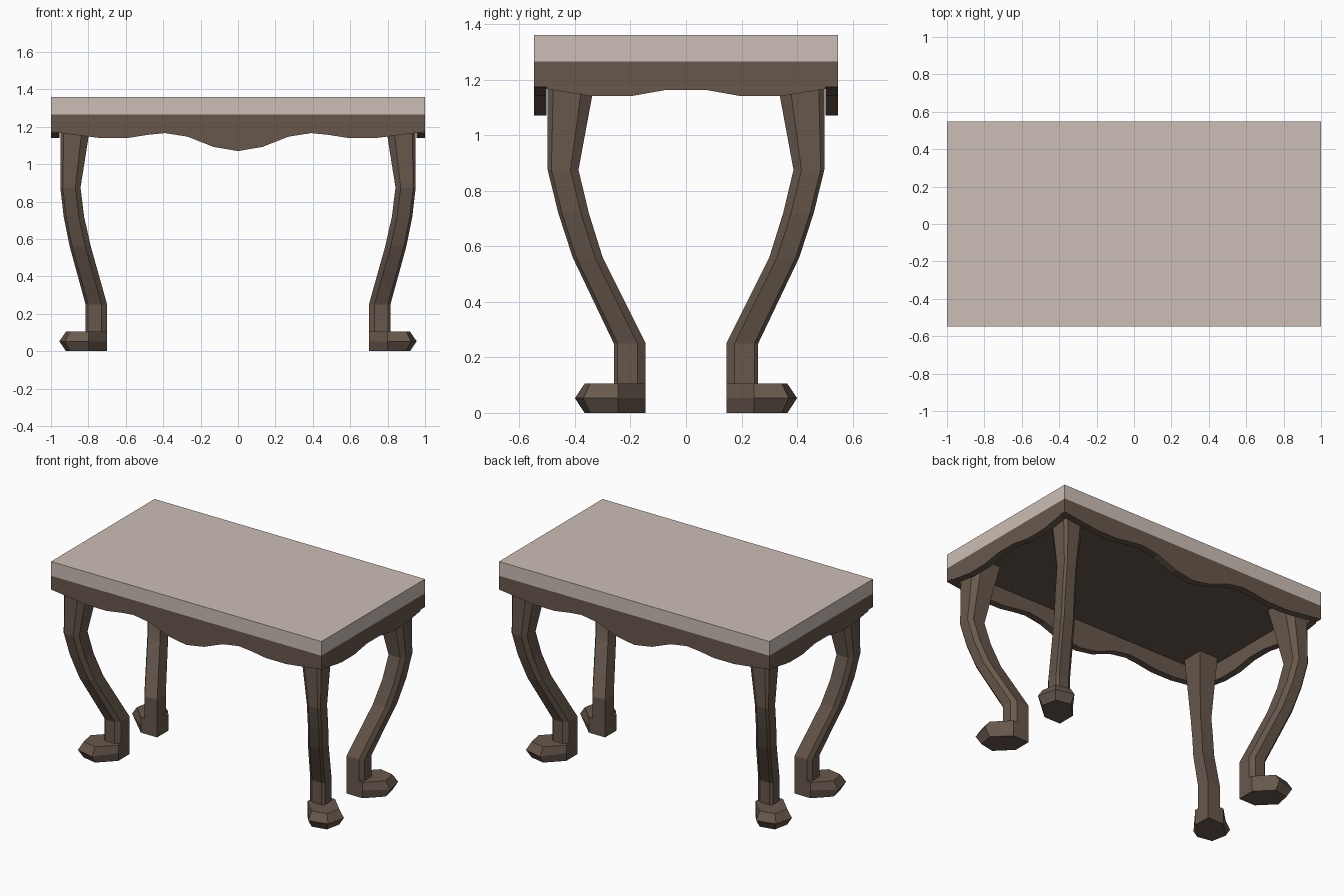
import bpy, bmesh

if "Cube" in bpy.data.objects:
    bpy.data.objects.remove(bpy.data.objects["Cube"])

def material(name, rgb):
    m = bpy.data.materials.new(name)
    m.diffuse_color = (*rgb, 1)
    m.use_nodes = True
    m.node_tree.nodes["Principled BSDF"].inputs["Base Color"].default_value = m.diffuse_color
    return m

WOOD = material("dark_wood", (0.137, 0.099, 0.073))
STONE = material("pale_stone", (0.60, 0.52, 0.465))

def finish(bm, name, mat):
    bmesh.ops.recalc_face_normals(bm, faces=bm.faces)
    me = bpy.data.meshes.new(name)
    bm.to_mesh(me)
    bm.free()
    me.materials.append(mat)
    ob = bpy.data.objects.new(name, me)
    bpy.context.collection.objects.link(ob)
    return ob

def loft(name, rings, mat):
    """Skin a stack of equal-sized point rings and cap both ends."""
    bm = bmesh.new()
    vs = [[bm.verts.new(p) for p in r] for r in rings]
    n = len(vs[0])
    for a, b in zip(vs, vs[1:]):
        for i in range(n):
            j = (i + 1) % n
            bm.faces.new((a[i], a[j], b[j], b[i]))
    bm.faces.new(vs[0])
    bm.faces.new(vs[-1])
    return finish(bm, name, mat)

def box(name, hx, hy, z0, z1, mat):
    plan = [(-hx, -hy), (hx, -hy), (hx, hy), (-hx, hy)]
    return loft(name, [[(x, y, z) for x, y in plan] for z in (z0, z1)], mat)

# Table top and the wooden underside
TOP, SLAB = 1.36, 1.265
box("table_top", 1.0, 0.547, SLAB, TOP, STONE)
box("under_panel", 0.955, 0.502, SLAB - 0.01, SLAB, WOOD)

# Scalloped aprons: half profile of the lower edge, mirrored about the middle
FRONT = [(0, 1.07), (0.13, 1.092), (0.27, 1.147), (0.39, 1.166), (0.48, 1.157),
         (0.59, 1.14), (0.74, 1.14), (1.0, 1.173)]
SIDE = [(0.07, 1.163), (0.20, 1.14), (0.34, 1.14), (0.502, 1.166)]

def apron(name, half, d0, d1, along_x):
    low = [(-t, z) for t, z in reversed(half) if t > 0] + half
    end = half[-1][0]
    prof = low + [(end, SLAB), (-end, SLAB)]
    rings = [[(t, d, z) if along_x else (d, t, z) for t, z in prof] for d in (d0, d1)]
    loft(name, rings, WOOD)

for s, fb, lr in ((-1, "front", "left"), (1, "back", "right")):
    apron(fb + "_apron", FRONT, s * 0.502, s * 0.547, True)
    apron(lr + "_apron", SIDE, s * 0.955, s * 1.0, False)

# Leg cross-section (unit square, inner corner at the origin) and its stations:
# height, inner x, outer x, inner y, outer y
SECTION = [(0, 0), (0.8, 0), (1, 0.26), (1, 0.88), (0.88, 1), (0.26, 1), (0, 0.8)]
LEG = [(0.10, 0.70, 0.815, 0.145, 0.26),
       (0.25, 0.70, 0.815, 0.145, 0.26),
       (0.56, 0.787, 0.90, 0.30, 0.408),
       (0.72, 0.823, 0.932, 0.35, 0.46),
       (0.875, 0.842, 0.95, 0.387, 0.498),
       (1.14, 0.80, 0.95, 0.338, 0.498),
       (SLAB - 0.01, 0.78, 0.95, 0.315, 0.498)]

# Foot plan, with a bulging middle ring on the toe
PLAN = [(0, 0), (0.12, 0), (0.22, 0.10), (0.20, 0.20), (0.10, 0.22), (0, 0.12)]
BULGE = [(0, 0), (0.12, 0), (0.255, 0.10), (0.225, 0.225), (0.10, 0.255), (0, 0.12)]

for sy, fb in ((-1, "front"), (1, "back")):
    for sx, lr in ((-1, "left"), (1, "right")):
        loft(f"{fb}_{lr}_leg",
             [[(sx * (x0 + (x1 - x0) * u), sy * (y0 + (y1 - y0) * v), z) for u, v in SECTION]
              for z, x0, x1, y0, y1 in LEG], WOOD)
        loft(f"{fb}_{lr}_foot",
             [[(sx * (0.70 + u), sy * (0.145 + v), z) for u, v in plan]
              for z, plan in ((0, PLAN), (0.053, BULGE), (0.105, PLAN))], WOOD)
